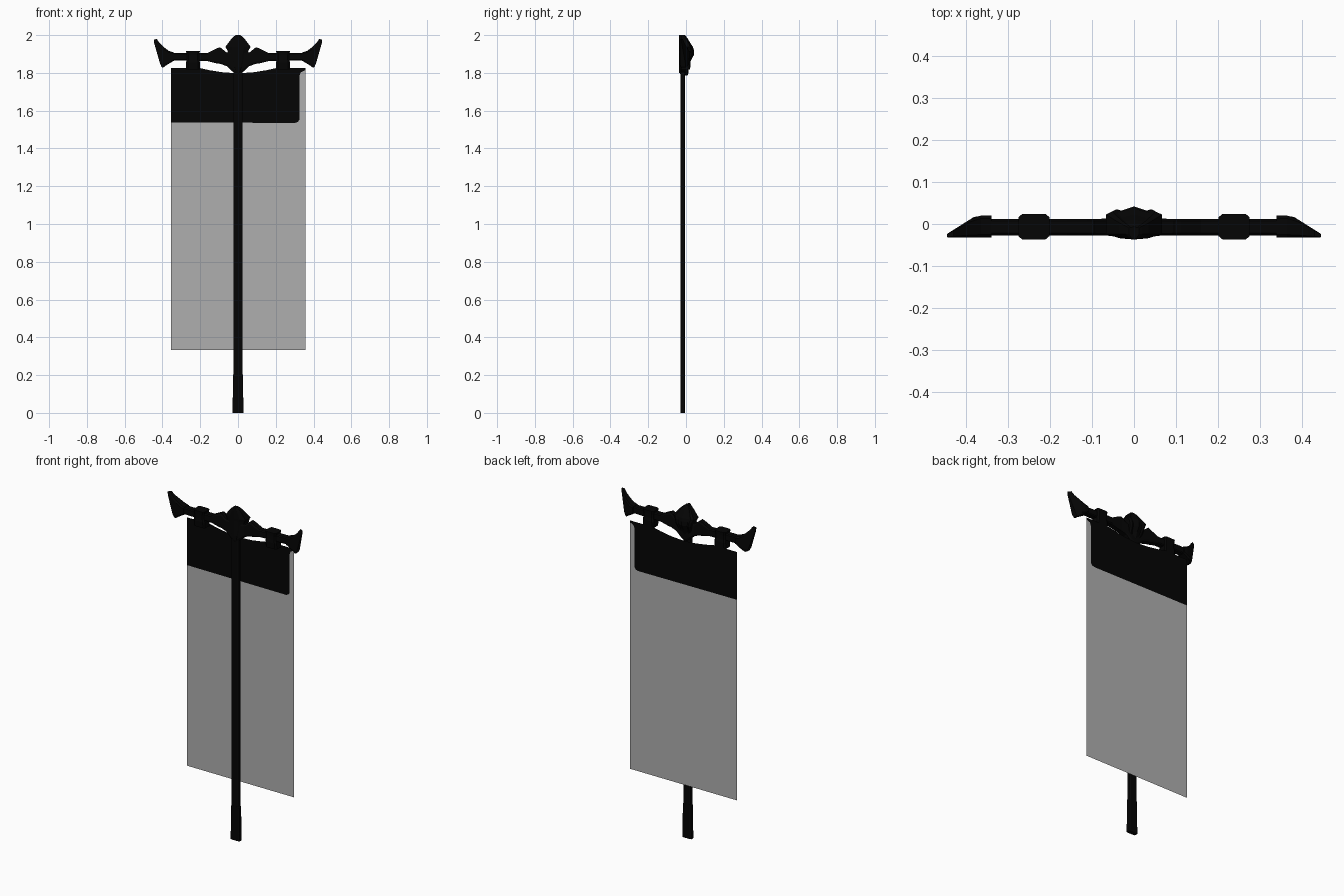
import bpy, bmesh

if "Cube" in bpy.data.objects:
    bpy.data.objects.remove(bpy.data.objects["Cube"])


def material(name, value):
    m = bpy.data.materials.new(name)
    m.diffuse_color = (value, value, value, 1)
    m.use_nodes = True
    m.node_tree.nodes["Principled BSDF"].inputs["Base Color"].default_value = m.diffuse_color
    return m


dark = material("dark_iron", 0.0015)
black = material("black_cloth", 0.0015)
grey = material("grey_cloth", 0.43)

# Eight-sided cross-section as fractions of its width and height
C = .13
OCT = [(C, 0), (1 - C, 0), (1, C), (1, 1 - C), (1 - C, 1), (C, 1), (0, 1 - C), (0, C)]


def add_object(name, bm, mats):
    me = bpy.data.meshes.new(name)
    bm.to_mesh(me)
    bm.free()
    for m in mats:
        me.materials.append(m)
    ob = bpy.data.objects.new(name, me)
    bpy.context.collection.objects.link(ob)


def loft(name, rings, mat):
    """Skin a list of closed rings and cap both ends."""
    bm = bmesh.new()
    rows = [[bm.verts.new(p) for p in ring] for ring in rings]
    n = len(rows[0])
    for a, b in zip(rows, rows[1:]):
        for i in range(n):
            j = (i + 1) % n
            bm.faces.new((a[i], a[j], b[j], b[i]))
    bm.faces.new(rows[0])
    bm.faces.new(rows[-1])
    bmesh.ops.recalc_face_normals(bm, faces=bm.faces)
    add_object(name, bm, [mat])


def ring_x(x, z0, z1, y0, y1):
    return [(x, y0 + (y1 - y0) * u, z0 + (z1 - z0) * v) for u, v in OCT]


def ring_z(z, hx, y0, y1, cx=0):
    return [(cx + hx * (2 * u - 1), y0 + (y1 - y0) * v, z) for u, v in OCT]


# Cloth: one thin sheet with a sagging top edge, split into grey field and dark band
sag = [(.2, 1.825), (.15, 1.814), (.08, 1.803), (0, 1.798),
       (-.08, 1.803), (-.15, 1.814), (-.2, 1.825), (-.356, 1.825)]
border = [(-.356, 1.538), (.302, 1.535), (.316, 1.54), (.325, 1.552),
          (.326, 1.785), (.332, 1.803), (.357, 1.815)]
bm = bmesh.new()
for index, outline in enumerate((
        [(.357, 1.815), (.357, .333), (-.356, .333)] + border[:-1],
        border + [(.357, 1.825)] + sag)):
    face = bm.faces.new([bm.verts.new((x, .024, z)) for x, z in outline])
    face.material_index = index
    face.normal_update()
    if face.normal.y > 0:
        face.normal_flip()
add_object("cloth", bm, [grey, black])

# Pole with a thicker grip and foot
loft("pole", [ring_z(z, .024, -.029, -.006) for z in (.19, 1.82)], dark)
loft("grip", [ring_z(z, w, -.03, -.005) for z, w in
              [(0, .03), (.045, .03), (.05, .028), (.2, .027), (.205, .024)]], dark)

# Crossbar swelling into the hub in the middle
half = [(0, 1.785, 1.92, -.033, .014), (.03, 1.808, 1.92, -.032, .014),
        (.06, 1.836, 1.908, -.028, .013), (.095, 1.848, 1.936, -.027, .012),
        (.112, 1.85, 1.93, -.027, .012), (.16, 1.862, 1.906, -.027, .012),
        (.345, 1.866, 1.906, -.027, .012)]
bar = [(-s[0],) + s[1:] for s in half[:0:-1]] + half
loft("crossbar", [ring_x(*s) for s in bar], dark)

# Pointed crest: plan outline scaled at each height, with a ridge down its back
plan = [(0, -.037), (.5, -.034), (1, -.024), (1, .6), (.77, .8), (.58, .7), (0, 1),
        (-.58, .7), (-.77, .8), (-1, .6), (-1, -.024), (-.5, -.034)]
crest = []
for z, w, back in [(1.80, .012, .006), (1.83, .03, .014), (1.865, .045, .026), (1.895, .05, .042),
                   (1.92, .056, .042), (1.938, .067, .036), (1.96, .05, .022),
                   (1.98, .035, .01), (1.994, .02, 0), (2.0, .012, -.006)]:
    crest.append([(x * w, y if y < 0 else -.02 + (back + .02) * (y * .6 + .4), z)
                  for x, y in plan])
loft("crest", crest, dark)

for s, side in ((-1, "left"), (1, "right")):
    # Waisted clamp around the bar, reaching down to the cloth
    loft("clamp_" + side, [ring_z(z, w, y0, y1, s * .2385) for z, w, y0, y1 in
                           [(1.818, .037, -.03, .022), (1.855, .037, -.035, .024),
                            (1.872, .033, -.034, .021), (1.895, .033, -.034, .021),
                            (1.917, .037, -.037, .024)]], dark)

    # Flared horn: bottom x, top x, bottom z, top z; its back is cut off slanting
    rings = []
    for xb, xt, z0, z1, bulge in [(.34, .34, 1.864, 1.908, 0), (.36, .365, 1.852, 1.916, 0),
                                  (.38, .392, 1.84, 1.936, 0), (.39, .415, 1.832, 1.958, .003),
                                  (.395, .43, 1.829, 1.98, .006), (.404, .446, 1.83, 1.976, .007)]:
        ring = []
        for u, v in OCT:
            x = min(.446, xb + (xt - xb) * v + bulge * 4 * v * (1 - v))
            back = min(.02, -.024 + (.446 - x) * .63)
            ring.append((s * x, -.032 + (back + .032) * u, z0 + (z1 - z0) * v))
        rings.append(ring)
    loft("horn_" + side, rings, dark)
